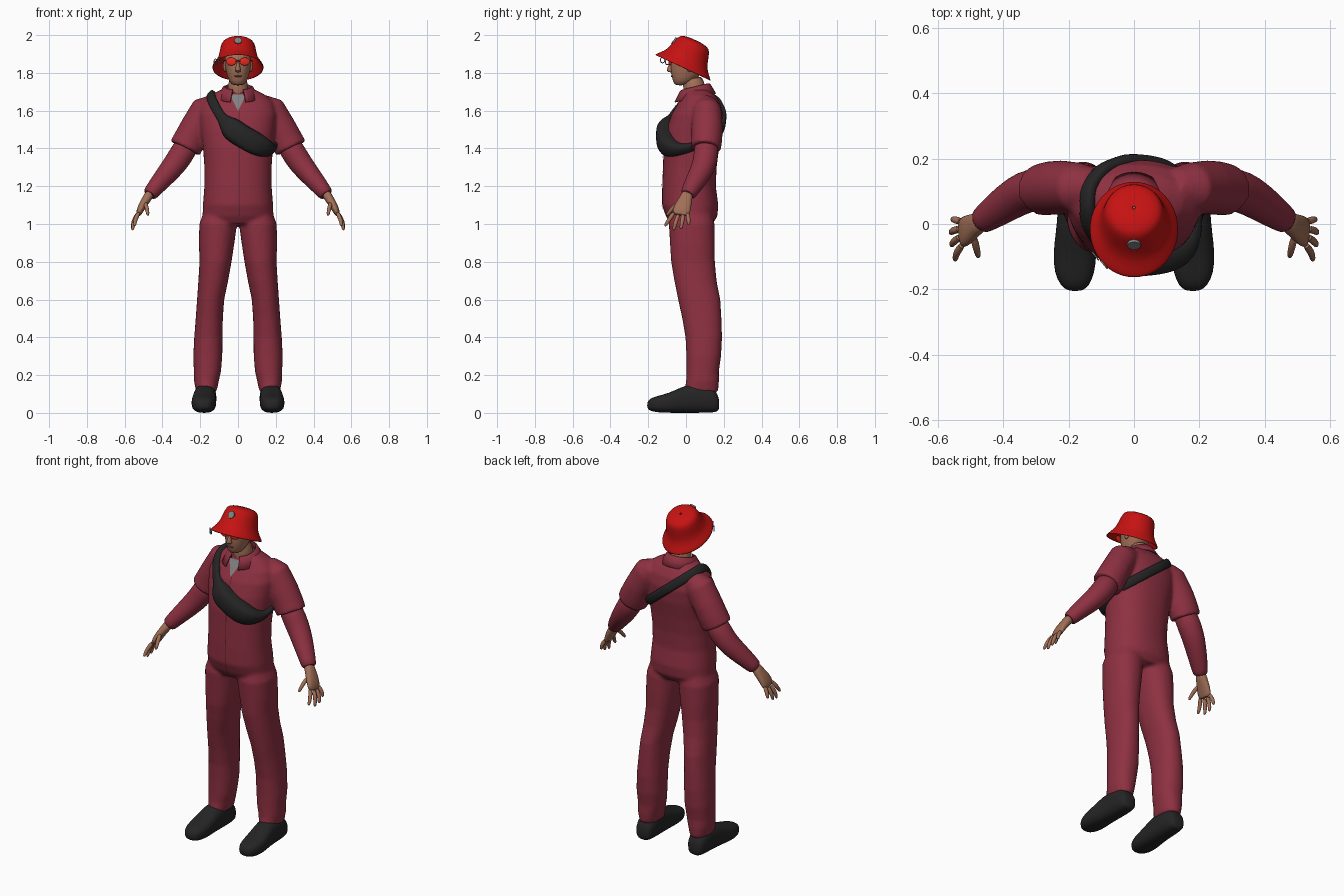
import bpy, bmesh, math
from mathutils import Vector, Matrix
from mathutils.bvhtree import BVHTree

cube = bpy.data.objects.get("Cube")
if cube:
    bpy.data.objects.remove(cube)

X, Y, Z = Vector((1, 0, 0)), Vector((0, 1, 0)), Vector((0, 0, 1))


def material(name, rgb):
    m = bpy.data.materials.new(name)
    m.use_nodes = True
    m.diffuse_color = (*rgb, 1)
    bsdf = m.node_tree.nodes["Principled BSDF"]
    bsdf.inputs["Base Color"].default_value = (*rgb, 1)
    bsdf.inputs["Roughness"].default_value = 0.8
    return m


MAROON = material("maroon cloth", (0.27, 0.03, 0.053))
SEAM = material("dark maroon seam", (0.1, 0.012, 0.02))
RED = material("red felt", (0.56, 0.006, 0.006))
LENS = material("bright red lens", (0.8, 0.025, 0.015))
SKIN = material("skin", (0.36, 0.16, 0.095))
LIP = material("lip brown", (0.24, 0.085, 0.06))
BLACK = material("soft black", (0.018, 0.018, 0.019))
GREY = material("grey", (0.22, 0.22, 0.22))


def power(v, p):
    return math.copysign(abs(v) ** (2 / p), v)


def bridge(bm, a, b):
    for i in range(len(a)):
        j = (i + 1) % len(a)
        bm.faces.new((a[i], a[j], b[j], b[i]))


def loft(bm, rings, axis=None, ref=Y, n=24, p=2.0, caps=True, side=1):
    """Skin oval rings (x, y, z, half width, half depth) along a path."""
    pts = [Vector((r[0] * side, r[1], r[2])) for r in rings]
    loops = []
    for i, r in enumerate(rings):
        t = axis or (pts[min(i + 1, len(pts) - 1)] - pts[max(i - 1, 0)]).normalized()
        u = (ref - t * ref.dot(t)).normalized()
        w = t.cross(u)
        angles = [2 * math.pi * k / n for k in range(n)]
        loops.append([bm.verts.new(pts[i] + w * r[3] * power(math.cos(q), p)
                                   + u * r[4] * power(math.sin(q), p)) for q in angles])
    for a, b in zip(loops, loops[1:]):
        bridge(bm, a, b)
    if caps:
        bm.faces.new(loops[0])
        bm.faces.new(loops[-1])


def finish(name, bm, mat, subsurf=0, thick=0):
    bmesh.ops.recalc_face_normals(bm, faces=bm.faces)
    mesh = bpy.data.meshes.new(name)
    bm.to_mesh(mesh)
    bm.free()
    mesh.materials.append(mat)
    mesh.shade_smooth()
    mesh.set_sharp_from_angle(angle=math.radians(50))
    ob = bpy.data.objects.new(name, mesh)
    bpy.context.collection.objects.link(ob)
    if thick:
        ob.modifiers.new("thickness", "SOLIDIFY").thickness = thick
    if subsurf:
        ob.modifiers.new("subdivision", "SUBSURF").levels = subsurf
        ob.modifiers["subdivision"].render_levels = subsurf
    return ob


def solid(name, rings, mat, subsurf=1, thick=0, **kw):
    bm = bmesh.new()
    loft(bm, rings, **kw)
    return finish(name, bm, mat, subsurf, thick)


# Coverall: torso, trouser legs and short sleeves fused into one cloth surface
torso = [(0, .03, 1.0, .165, .11), (0, .03, 1.04, .188, .136), (0, .022, 1.1, .186, .149),
         (0, .016, 1.2, .178, .142), (0, .02, 1.3, .178, .142), (0, .028, 1.4, .185, .147),
         (0, .045, 1.5, .197, .148), (0, .06, 1.58, .205, .137), (0, .07, 1.64, .19, .112),
         (0, .07, 1.68, .15, .087), (0, .062, 1.71, .095, .066)]
leg = [(.1, .03, 1.08, .075, .1), (.105, .03, 1.0, .1, .121), (.113, .034, .9, .094, .119),
       (.119, .037, .8, .085, .116), (.131, .05, .7, .079, .112), (.145, .07, .6, .072, .112),
       (.152, .084, .5, .072, .104), (.157, .094, .4, .075, .097), (.16, .094, .3, .077, .092),
       (.162, .088, .22, .072, .086), (.167, .088, .17, .066, .087), (.168, .08, .11, .054, .09)]
sleeve = [(.12, .11, 1.63, .06, .06), (.17, .11, 1.6, .084, .078), (.225, .112, 1.51, .082, .083),
          (.255, .11, 1.45, .085, .082), (.28, .105, 1.4, .087, .08)]
bm = bmesh.new()
loft(bm, torso, axis=Z, n=40, p=2.25)
tree = BVHTree.FromBMesh(bm)
for s in (1, -1):
    loft(bm, leg, axis=Z, n=28, p=2.2, side=s)
    loft(bm, sleeve, side=s)
coverall = finish("coverall", bm, MAROON)
remesh = coverall.modifiers.new("fuse", "REMESH")
remesh.mode, remesh.voxel_size, remesh.use_smooth_shade = "VOXEL", .01, True
relax = coverall.modifiers.new("relax", "SMOOTH")
relax.factor, relax.iterations = .5, 4


# Thin plates laid on the chest
def chest_plate(name, mat, z0, z1, edges, rows=12, lift=.006):
    bm = bmesh.new()
    grid = []
    for i in range(rows + 1):
        z = z0 + (z1 - z0) * i / rows
        lo, hi = edges(z)
        row = []
        for k in range(7):
            x = lo + (hi - lo) * k / 6
            hit = tree.ray_cast(Vector((x, -1, z)), Y)[0]
            row.append(bm.verts.new(hit - Y * lift))
        grid.append(row)
    for a, b in zip(grid, grid[1:]):
        for k in range(6):
            bm.faces.new((a[k], a[k + 1], b[k + 1], b[k]))
    return finish(name, bm, mat)


chest_plate("undershirt", GREY, 1.6, 1.685, lambda z: (-(z - 1.598) * .5, (z - 1.598) * .5))
chest_plate("front_seam", SEAM, 1.04, 1.6, lambda z: (.004, .008), rows=30, lift=.003)

# Collar folded around the neck, open at the front
bm = bmesh.new()
rows = []
for i in range(33):
    a = math.radians(22 + 316 * i / 32)
    f = (1 + math.cos(a)) / 2
    d = Vector((math.sin(a), -math.cos(a), 0))
    rows.append([bm.verts.new((d.x * r, .045 + d.y * r * 1.02, z)) for r, z in
                 ((.068, 1.69), (.07, 1.745 - .035 * f), (.082, 1.742 - .04 * f),
                  (.112, 1.692 - .047 * f))])
for a, b in zip(rows, rows[1:]):
    for k in range(3):
        bm.faces.new((a[k], a[k + 1], b[k + 1], b[k]))
finish("collar", bm, MAROON, thick=.006)

# Sling bag and its strap, one loop swelling into the pouch on the chest
bm = bmesh.new()
up, across = Vector((-.77, 0, .63)), Vector((-.63, 0, -.77))
centre = Vector((.015, .05, 1.555))
loops = []
for i in range(64):
    t = 2 * math.pi * i / 64
    out = up * math.cos(t) - Y * math.sin(t)
    start = centre + across * .07 * max(0, math.sin(t))
    hit = tree.ray_cast(start, out)[0]
    g = math.exp(-((t - 1.95) / .75) ** 4)
    w, d = .026 + .036 * g, .018 + .037 * g
    angles = [2 * math.pi * k / 16 for k in range(16)]
    loops.append([bm.verts.new(hit + across * w * power(math.cos(q), 2.8)
                               + out * d * power(math.sin(q), 2.8)) for q in angles])
for i in range(64):
    bridge(bm, loops[i], loops[(i + 1) % 64])
finish("sling_bag", bm, BLACK)

# Arms, hands and shoes
forearm = [(.25, .11, 1.45, .066, .066), (.31, .106, 1.35, .066, .066), (.355, .088, 1.29, .06, .063),
           (.41, .05, 1.226, .051, .055), (.455, .018, 1.172, .042, .044), (.472, .006, 1.15, .039, .04)]
palm = [(.462, .01, 1.17, .026, .03), (.482, .0, 1.135, .024, .034), (.505, -.014, 1.1, .022, .044),
        (.52, -.025, 1.07, .018, .048), (.53, -.028, 1.042, .012, .044)]
fingers = {
    "thumb": ((.492, -.035, 1.115), (.482, -.075, 1.082), (.476, -.102, 1.045)),
    "index_finger": ((.523, -.06, 1.065), (.544, -.088, 1.025), (.548, -.112, .988)),
    "middle_finger": ((.53, -.038, 1.055), (.554, -.055, 1.01), (.558, -.066, .966)),
    "ring_finger": ((.53, -.015, 1.055), (.556, -.02, 1.01), (.56, -.028, .972)),
    "little_finger": ((.526, .006, 1.06), (.55, .014, 1.025), (.555, .014, .994))}
shoe = [(y, cx, top, low, w) for y, cx, top, low, w in (
    (.176, .172, .07, .02, .03), (.165, .172, .11, .004, .048), (.12, .172, .15, 0, .058),
    (.03, .174, .155, 0, .06), (-.03, .178, .135, 0, .062), (-.09, .181, .105, 0, .067),
    (-.15, .182, .09, .002, .062), (-.19, .181, .078, .01, .044), (-.206, .18, .055, .025, .02))]
for s, word in ((1, "left"), (-1, "right")):
    solid(word + "_arm", forearm, MAROON, side=s)
    solid(word + "_palm", palm, SKIN, n=16, p=2.4, side=s)
    for name, (a, b, c) in fingers.items():
        a, b, c = Vector(a), Vector(b), Vector(c)
        rings = [(*a, .013, .013), (*b, .0115, .0115), (*b.lerp(c, .8), .0095, .0095), (*c, .004, .004)]
        solid(f"{word}_{name}", rings, SKIN, n=10, side=s)
    solid(word + "_shoe", [(cx, y, (top + low) / 2, w, (top - low) / 2) for y, cx, top, low, w in shoe],
          BLACK, axis=Y, ref=Z, p=2.6, side=s)

# Head, neck, nose, ears and mouth
solid("head", [(0, -.03, 1.733, .028, .03), (0, -.014, 1.755, .048, .055), (0, .002, 1.8, .063, .084),
               (0, .014, 1.85, .071, .095), (0, .02, 1.9, .072, .098), (0, .03, 1.94, .055, .07)],
      SKIN, axis=Z, p=2.15)
solid("neck", [(0, .055, 1.64, .062, .062), (0, .045, 1.7, .054, .058), (0, .035, 1.79, .052, .058)], SKIN)
solid("nose", [(0, -.07, 1.862, .007, .012), (0, -.08, 1.83, .011, .018),
               (0, -.084, 1.812, .017, .021), (0, -.076, 1.802, .013, .016)], SKIN, axis=Z, n=12)


def ball(name, loc, size, mat, turn=0):
    bm = bmesh.new()
    m = Matrix.Translation(loc) @ Matrix.Rotation(turn, 4, "Z") @ Matrix.Diagonal((*size, 1))
    bmesh.ops.create_uvsphere(bm, u_segments=20, v_segments=12, radius=1, matrix=m)
    return finish(name, bm, mat)


ball("mouth", (0, -.07, 1.783), (.022, .01, .006), LIP)

# Sunglasses
for s, word in ((1, "left"), (-1, "right")):
    ball(word + "_ear", (s * .069, .02, 1.835), (.01, .018, .03), SKIN)
    ball(word + "_lens", (s * .036, -.084, 1.86), (.029, .006, .021), LENS, s * .25)
    solid(word + "_temple", [(.06, -.078, 1.866, .003, .003), (.074, -.03, 1.866, .003, .003),
                             (.075, .03, 1.86, .003, .003)], LENS, subsurf=0, ref=Z, n=8, side=s)
solid("glasses_bridge", [(-.012, -.092, 1.864, .003, .003), (.012, -.092, 1.864, .003, .003)],
      LENS, subsurf=0, n=8)

# Bucket hat, tipped backwards, with a badge and brim rings
tilt = Matrix.Translation((0, -.017, 1.828)) @ Matrix.Rotation(math.radians(-25), 4, "X")
hat = solid("bucket_hat", [(0, 0, 0, .138, .164), (0, 0, .022, .125, .144), (0, 0, .05, .104, .117),
                           (0, 0, .1, .096, .103), (0, 0, .135, .089, .092), (0, 0, .152, .075, .078),
                           (0, 0, .16, .04, .04), (0, 0, .161, .002, .002)],
            RED, axis=Z, n=40, caps=False, thick=.005)
hat.matrix_world = tilt

bm = bmesh.new()
bmesh.ops.create_cone(bm, cap_ends=True, segments=8, radius1=.021, radius2=.021, depth=.009,
                      matrix=Matrix.Translation((0, -.102, .109)) @ Matrix.Rotation(math.radians(78), 4, "X"))
badge = finish("hat_badge", bm, GREY)
badge.matrix_world = tilt

for i in range(2):
    bpy.ops.mesh.primitive_torus_add(major_radius=.015, minor_radius=.0025, major_segments=20,
                                     minor_segments=6, rotation=(0, math.radians(90), math.radians(40)),
                                     location=(-.118 + .026 * i, -.098 - .026 * i, 1.858 + .01 * i))
    ring = bpy.context.object
    ring.name = f"brim_ring_{i + 1}"
    ring.data.materials.append(GREY)
    ring.data.shade_smooth()
